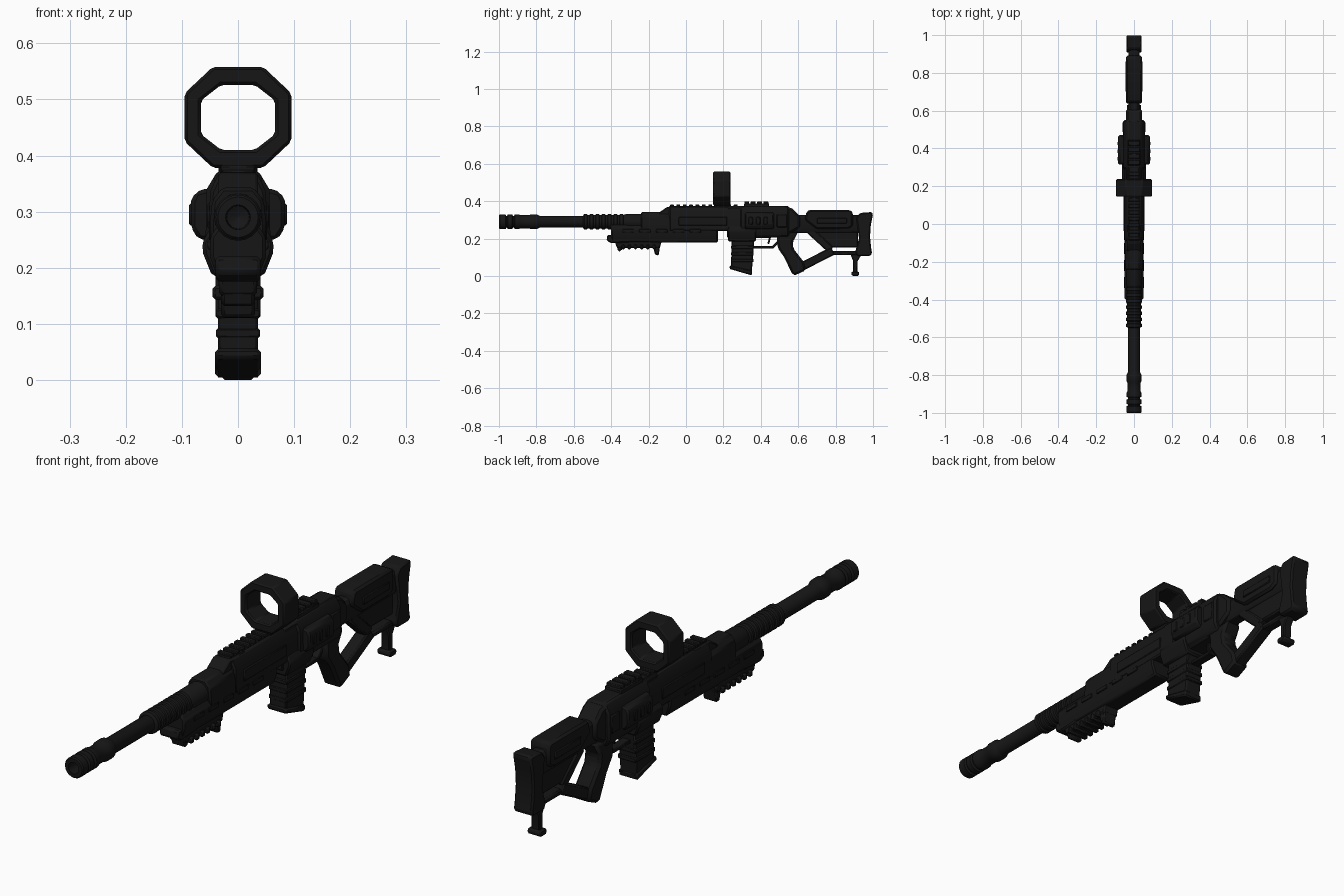
import bpy, bmesh, math
from mathutils import Vector

MAT = bpy.data.materials.new("near_black")
MAT.diffuse_color = (0.008, 0.008, 0.008, 1)


def finish(name, bm, bevel=0.0, angle=30):
    bmesh.ops.recalc_face_normals(bm, faces=bm.faces)
    me = bpy.data.meshes.new(name)
    bm.to_mesh(me)
    bm.free()
    me.materials.append(MAT)
    me.polygons.foreach_set("use_smooth", [True] * len(me.polygons))
    me.set_sharp_from_angle(angle=math.radians(angle))
    ob = bpy.data.objects.new(name, me)
    bpy.context.collection.objects.link(ob)
    if bevel:
        m = ob.modifiers.new("bevel", "BEVEL")
        m.width, m.segments, m.limit_method = bevel, 1, "ANGLE"
    return ob


def skin(name, loops, bevel=0.0, caps=True, closed=False):
    """Joins rings of points into one surface."""
    bm = bmesh.new()
    rings = [[bm.verts.new(p) for p in loop] for loop in loops]
    n = len(rings[0])
    pairs = list(zip(rings, rings[1:])) + ([(rings[-1], rings[0])] if closed else [])
    for a, b in pairs:
        for i in range(n):
            bm.faces.new((a[i], a[(i + 1) % n], b[(i + 1) % n], b[i]))
    if caps and not closed:
        bm.faces.new(rings[0])
        bm.faces.new(rings[-1])
    return finish(name, bm, bevel)


def side(name, yz, w, bevel=0.006, x=0.0):
    """Side profile extruded across x, half width w."""
    return skin(name, [[(x + s * w, y, z) for y, z in yz] for s in (-1, 1)], bevel)


def section(name, xz, y0, y1, bevel=0.006):
    """Half cross-section (top to bottom) mirrored and extruded along y."""
    full = xz + [(-x, z) for x, z in reversed(xz)]
    return skin(name, [[(x, y, z) for x, z in full] for y in (y0, y1)], bevel)


def box(name, y0, y1, z0, z1, w, bevel=0.006, x=0.0):
    return side(name, [(y0, z0), (y1, z0), (y1, z1), (y0, z1)], w, bevel, x)


def lathe(name, yr, z=0.29, n=20):
    """Turned part along y."""
    return skin(name, [[(r * math.cos(2 * math.pi * i / n), y,
                         z + r * math.sin(2 * math.pi * i / n)) for i in range(n)]
                       for y, r in yr])


def bar(name, p, q, t, w, bevel=0.006):
    """Straight strut between two side-view points."""
    a, b = Vector(p), Vector(q)
    d = (b - a).normalized()
    k = Vector((-d.y, d.x)) * t / 2
    return side(name, [tuple(v) for v in (a + k, b + k, b - k, a - k)], w, bevel)


# Barrel, with a hollow muzzle and ring grooves
prof = [(-0.93, 0.0), (-0.94, 0.02), (-1.0, 0.022), (-1.0, 0.036), (-0.995, 0.04)]
for a, b in ((-0.965, -0.952), (-0.93, -0.915)):
    prof += [(a, 0.04), (a + 0.004, 0.032), (b - 0.004, 0.032), (b, 0.04)]
prof += [(-0.895, 0.04), (-0.885, 0.035), (-0.84, 0.035), (-0.83, 0.04),
         (-0.80, 0.04), (-0.79, 0.035), (-0.78, 0.031), (0.0, 0.031), (0.0, 0.0)]
prof = [(y, max(r, 0.0005)) for y, r in prof]
lathe("barrel", prof)

# Ribbed cooling sleeve
ribs = [(-0.55, 0.031)]
for i in range(7):
    y = -0.547 + i * 0.032
    ribs += [(y, 0.037), (y + 0.003, 0.042), (y + 0.018, 0.042), (y + 0.021, 0.036)]
ribs += [(-0.32, 0.042), (-0.05, 0.044)]
lathe("barrel_sleeve", ribs)

# Handguard and upper shroud
section("handguard", [(0.036, 0.275), (0.05, 0.255), (0.05, 0.22), (0.036, 0.18)], -0.40, 0.17)
side("handguard_nose", [(-0.425, 0.19), (-0.40, 0.175), (-0.30, 0.18), (-0.30, 0.22), (-0.42, 0.22)], 0.04)
section("upper_shroud_front", [(0.028, 0.343), (0.046, 0.32), (0.05, 0.28), (0.05, 0.24)], -0.24, -0.08)
side("shroud_slope", [(-0.15, 0.335), (-0.10, 0.37), (0.0, 0.37), (0.0, 0.28), (-0.15, 0.28)], 0.036)
section("upper_shroud", [(0.034, 0.37), (0.05, 0.335), (0.052, 0.24)], -0.09, 0.30)
for s in (-1, 1):
    for i in range(5):
        box("handguard_vent", -0.34 + i * 0.09, -0.28 + i * 0.09, 0.232, 0.25, 0.004, 0.002, s * 0.05)
    box("shroud_panel", -0.04, 0.22, 0.27, 0.315, 0.004, 0.003, s * 0.051)

# Top rail teeth
box("top_rail", -0.09, 0.31, 0.362, 0.374, 0.028, 0.003)
for i in range(11):
    y = -0.085 + i * 0.034
    box("rail_tooth", y, y + 0.02, 0.37, 0.383, 0.03, 0.003)

# Lower rail with hand stops
side("lower_rail", [(-0.37, 0.15), (-0.14, 0.15), (-0.13, 0.185), (-0.38, 0.185)], 0.034)
for i in range(6):
    y = -0.345 + i * 0.033
    box("lower_rail_tooth", y, y + 0.018, 0.143, 0.168, 0.045, 0.005)
side("front_hand_stop", [(-0.372, 0.165), (-0.335, 0.165), (-0.345, 0.135), (-0.362, 0.13)], 0.03)
side("rear_hand_stop", [(-0.178, 0.165), (-0.138, 0.165), (-0.146, 0.11), (-0.165, 0.112)], 0.03)


# Octagonal sight ring
def octagon(a, b, fx, fz, y, z=0.468):
    return [(x, y, z + h) for x, h in ((fx, b), (a, fz), (a, -fz), (fx, -b),
                                      (-fx, -b), (-a, -fz), (-a, fz), (-fx, b))]


O, I = (0.095, 0.09, 0.045, 0.043), (0.066, 0.058, 0.03, 0.03)
skin("sight_ring", [octagon(*O, 0.145), octagon(*O, 0.237),
                    octagon(*I, 0.237), octagon(*I, 0.145)], 0.005, closed=True)
section("sight_base", [(0.042, 0.395), (0.03, 0.365)], 0.15, 0.235, 0.003)

# Receiver
side("receiver", [(0.22, 0.20), (0.48, 0.205), (0.56, 0.23), (0.61, 0.26), (0.61, 0.32),
                  (0.57, 0.36), (0.53, 0.373), (0.22, 0.373)], 0.042, 0.01)
section("receiver_side_shell", [(0.035, 0.375), (0.056, 0.34), (0.058, 0.24), (0.045, 0.21)], 0.29, 0.55, 0.008)
section("magazine_well", [(0.05, 0.27), (0.064, 0.245), (0.062, 0.225), (0.046, 0.185)], 0.225, 0.375)
box("rear_rail", 0.31, 0.445, 0.365, 0.388, 0.035, 0.004)
for i in range(4):
    box("rear_rail_tooth", 0.312 + i * 0.034, 0.338 + i * 0.034, 0.384, 0.399, 0.032, 0.003)
section("side_housing", [(0.06, 0.34), (0.076, 0.335), (0.084, 0.318), (0.084, 0.272), (0.07, 0.25)], 0.315, 0.47, 0.007)
for s in (-1, 1):
    for y in (0.335, 0.375, 0.415):
        box("housing_rib", y, y + 0.022, 0.275, 0.315, 0.004, 0.003, s * 0.083)
    box("rear_panel", 0.485, 0.54, 0.26, 0.33, 0.005, 0.004, s * 0.057)

# Magazine with ribs
side("magazine", [(0.245, 0.20), (0.365, 0.20), (0.352, 0.02), (0.345, 0.012), (0.24, 0.04)], 0.036)
side("magazine_foot", [(0.233, 0.057), (0.355, 0.03), (0.352, 0.003), (0.232, 0.038)], 0.041)
for i in range(3):
    box("magazine_rib", 0.24, 0.362, 0.075 + i * 0.035, 0.092 + i * 0.035, 0.039, 0.003)

# Trigger and guard
bar("guard_bottom", (0.36, 0.153), (0.465, 0.153), 0.014, 0.018, 0.003)
bar("guard_rear", (0.46, 0.15), (0.50, 0.19), 0.014, 0.018, 0.003)
bar("trigger", (0.45, 0.21), (0.44, 0.172), 0.01, 0.008, 0.002)

# Grip and open stock frame
side("grip", [(0.485, 0.225), (0.49, 0.15), (0.525, 0.10), (0.57, 0.006), (0.585, 0.005),
              (0.64, 0.03), (0.63, 0.075), (0.575, 0.145), (0.57, 0.18), (0.60, 0.235)], 0.036, 0.01)
bar("lower_strut", (0.60, 0.04), (0.785, 0.135), 0.045, 0.026)
bar("rear_strut", (0.66, 0.245), (0.775, 0.14), 0.04, 0.024)
side("stock_web", [(0.66, 0.25), (0.92, 0.25), (0.92, 0.153), (0.765, 0.153)], 0.018)
bar("lower_beam", (0.765, 0.122), (0.93, 0.122), 0.022, 0.022)

# Stock tube and cheek rest
section("stock_tube", [(0.02, 0.325), (0.03, 0.31), (0.03, 0.25), (0.02, 0.23)], 0.56, 0.93)
side("cheek_rest", [(0.635, 0.30), (0.645, 0.345), (0.66, 0.352), (0.88, 0.352), (0.892, 0.34),
                    (0.892, 0.265), (0.86, 0.25), (0.70, 0.25)], 0.042, 0.01)
for s in (-1, 1):
    box("cheek_panel", 0.70, 0.86, 0.28, 0.31, 0.004, 0.003, s * 0.042)

# Butt plate with a concave rear face, and its foot
side("butt_plate", [(0.91, 0.31), (0.93, 0.337), (0.995, 0.342), (1.0, 0.33), (0.988, 0.27), (0.984, 0.21),
                    (0.99, 0.15), (0.995, 0.12), (0.985, 0.107), (0.915, 0.107), (0.905, 0.13), (0.925, 0.2)],
     0.04, 0.009)
side("foot_post", [(0.875, 0.125), (0.945, 0.125), (0.918, 0.08), (0.916, 0.02), (0.894, 0.02), (0.894, 0.08)], 0.018, 0.004)
side("foot_pad", [(0.882, 0.012), (0.89, 0.0), (0.92, 0.0), (0.928, 0.012), (0.922, 0.024), (0.888, 0.024)], 0.028, 0.004)
